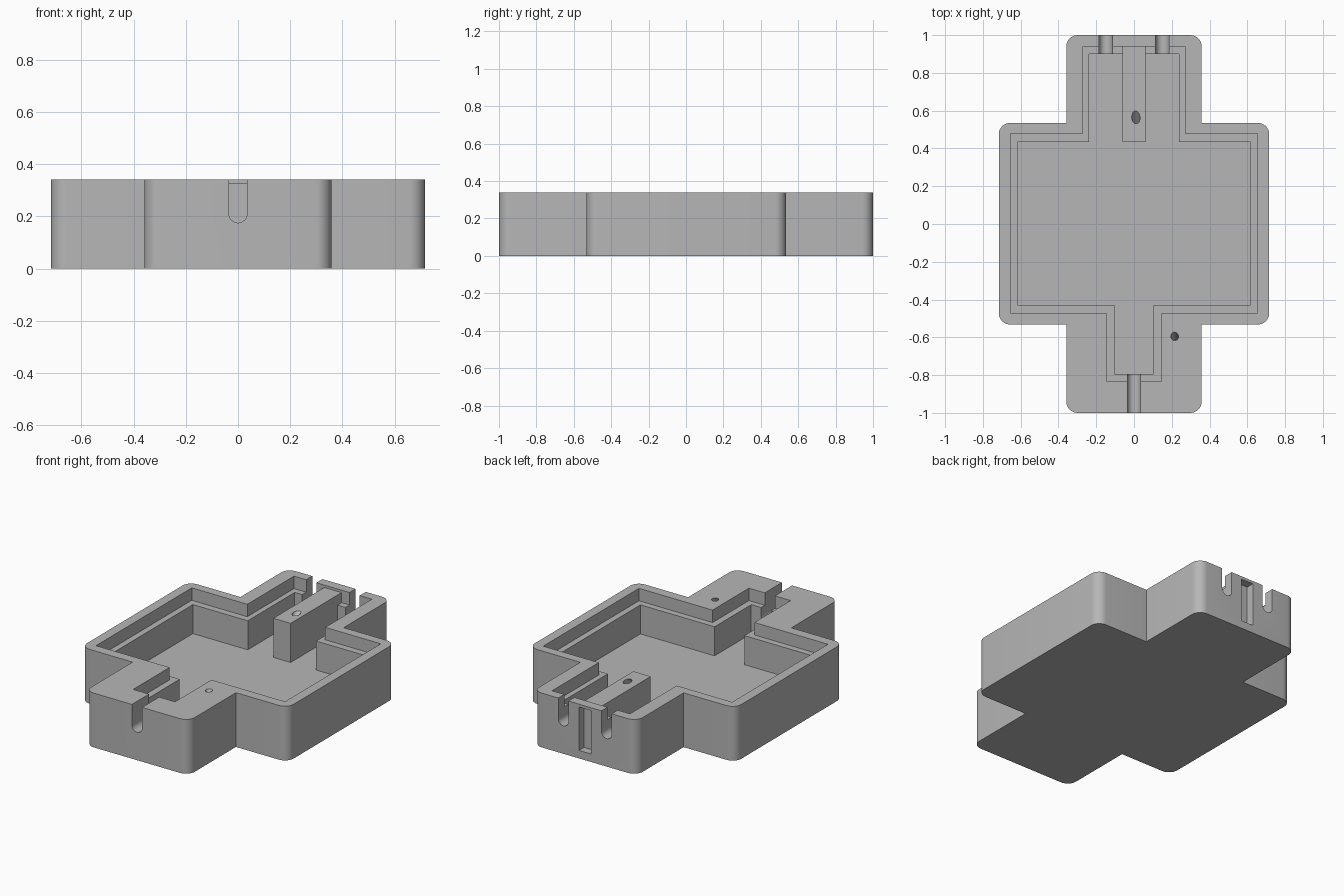
import bpy, bmesh, math
from mathutils import Matrix, Vector

cube = bpy.data.objects.get("Cube")
if cube:
    bpy.data.objects.remove(cube, do_unlink=True)

H, FLOOR, LEDGE = 0.34, 0.08, 0.262

grey = bpy.data.materials.new("plain grey")
grey.use_nodes = True
grey.diffuse_color = (0.47, 0.47, 0.47, 1)
grey.node_tree.nodes["Principled BSDF"].inputs["Base Color"].default_value = grey.diffuse_color


def finish(name, bm):
    bmesh.ops.recalc_face_normals(bm, faces=bm.faces)
    mesh = bpy.data.meshes.new(name)
    bm.to_mesh(mesh)
    bm.free()
    mesh.materials.append(grey)
    obj = bpy.data.objects.new(name, mesh)
    bpy.context.collection.objects.link(obj)
    return obj


def extrude(name, points, move, round_corner=None, radius=0.06):
    """Prism from a 3D outline; selected upright edges can be rounded."""
    bm = bmesh.new()
    face = bm.faces.new([bm.verts.new(p) for p in points])
    new = bmesh.ops.extrude_face_region(bm, geom=[face])["geom"]
    bmesh.ops.translate(bm, verts=[v for v in new if isinstance(v, bmesh.types.BMVert)], vec=move)
    if round_corner:
        edges = [e for e in bm.edges
                 if abs(e.verts[0].co.z - e.verts[1].co.z) > 0.1 and round_corner(e.verts[0].co)]
        bmesh.ops.bevel(bm, geom=edges, offset=radius, segments=8, profile=0.5, affect='EDGES')
    return finish(name, bm)


def upright(name, outline, z0, z1, **kw):
    return extrude(name, [(x, y, z0) for x, y in outline], (0, 0, z1 - z0), **kw)


def box(name, x0, x1, y0, y1, z0, z1):
    return upright(name, [(x0, y0), (x1, y0), (x1, y1), (x0, y1)], z0, z1)


def cross(neck, front, side, low, high, tail, back):
    """Mirrored outline: front neck, wide middle, rear extension."""
    half = [(neck, front), (neck, low), (side, low), (side, high), (tail, high), (tail, back)]
    return half + [(-x, y) for x, y in reversed(half)]


def slot(name, x, y0, y1, r=0.035, mid=0.21):
    """Open-topped channel with a round bottom."""
    arc = [(x + r * math.cos(a), y0, mid + r * math.sin(a))
           for a in (math.pi * (1 + i / 16) for i in range(17))]
    return extrude(name, [(x - r, y0, H + 0.1)] + arc + [(x + r, y0, H + 0.1)], (0, y1 - y0, 0))


def drill(name, top, lean, r, depth):
    """Round blind hole whose axis leans towards the front."""
    bm = bmesh.new()
    axis = Vector((0.1, -lean, -1)).normalized()
    turn = axis.to_track_quat('Z', 'Y').to_matrix().to_4x4()
    centre = Vector(top) + axis * (depth / 2 - 0.05)
    bmesh.ops.create_cone(bm, cap_ends=True, segments=24, radius1=r, radius2=r,
                          depth=depth + 0.1, matrix=Matrix.Translation(centre) @ turn)
    return finish(name, bm)


def cut(target, cutters):
    bpy.context.view_layer.objects.active = target
    for c in cutters:
        mod = target.modifiers.new("cut", 'BOOLEAN')
        mod.operation, mod.solver, mod.object = 'DIFFERENCE', 'EXACT', c
        bpy.ops.object.modifier_apply(modifier=mod.name)
        bpy.data.objects.remove(c, do_unlink=True)


# Outer tray with rounded outside corners
tray = upright("tray", cross(0.358, -1, 0.716, -0.532, 0.535, 0.358, 1), 0, H,
               round_corner=lambda p: abs(p.x) > 0.5 or abs(p.y) > 0.8)

# Lid recess, deep cavity, cable slots, rear pocket and front hole
cut(tray, [
    upright("lid_recess", cross(0.145, -0.83, 0.655, -0.47, 0.478, 0.27, 0.94), LEDGE, H + 0.1),
    upright("cavity", cross(0.103, -0.793, 0.617, -0.43, 0.435, 0.237, 0.9), FLOOR, H + 0.05),
    slot("front_slot", 0, -1.1, -0.78),
    slot("rear_slot_left", 0.15, 0.88, 1.1),
    slot("rear_slot_right", -0.15, 0.88, 1.1),
    box("rear_pocket", -0.042, 0.042, 0.95, 1.1, 0.05, 0.322),
    drill("front_hole", (0.215, -0.595, H), 0.5, 0.02, 0.08),
])

# Raised block between the two rear channels
block = box("centre_block", -0.06, 0.06, 0.435, 0.945, FLOOR - 0.02, 0.325)
cut(block, [drill("block_hole", (0.01, 0.565, 0.325), 1.2, 0.022, 0.08)])

bpy.ops.object.select_all(action='DESELECT')
for obj in (tray, block):
    obj.select_set(True)
    bpy.context.view_layer.objects.active = obj
bpy.ops.object.shade_smooth_by_angle(angle=math.radians(30))
